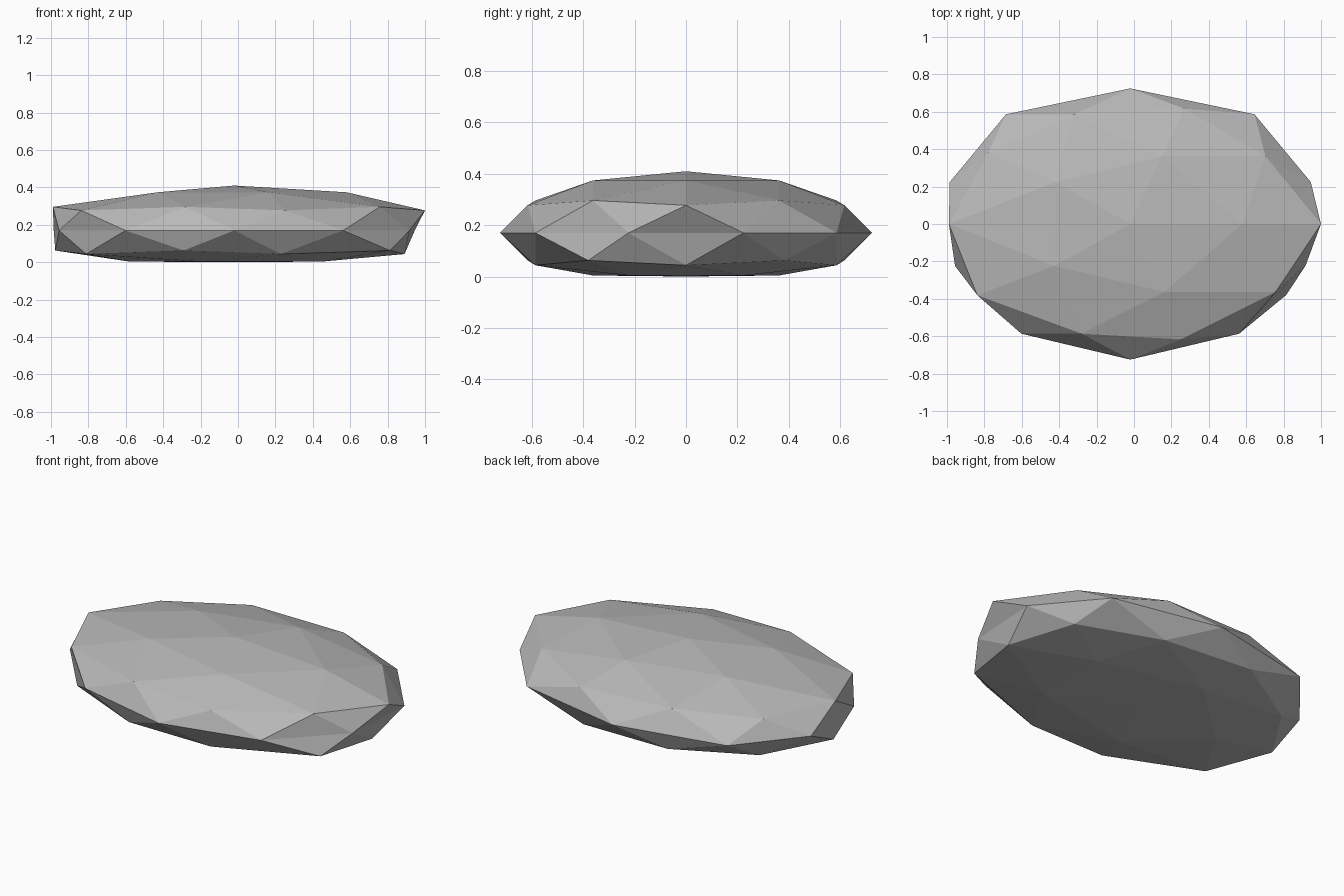
import bpy

if "Cube" in bpy.data.objects:
    bpy.data.objects.remove(bpy.data.objects["Cube"])

HALF_DEPTH, HALF_HEIGHT, MID_Z, SHIFT_X = 0.725, 0.24, 0.17, -0.02

# Width factor for each band across the stone: (y limit, upper, middle, lower)
BANDS = [
    (-0.83, 0.98, 0.99, 0.98),
    (-0.70, 0.99, 0.99, 0.95),
    (-0.40, 1.13, 1.13, 1.15),
    (-0.20, 0.96, 0.985, 1.11),
    (0.10, 1.14, 1.0, 1.07),
    (0.40, 0.94, 1.015, 1.11),
    (0.70, 1.05, 1.05, 1.05),
    (0.83, 1.14, 1.13, 1.10),
    (1.10, 1.05, 1.0, 1.05),
]


def width_factor(y, z):
    layer = 1 if z > 0.1 else 3 if z < -0.1 else 2
    return next(band[layer] for band in BANDS if y < band[0])


# Faceted stone body
bpy.ops.mesh.primitive_ico_sphere_add(subdivisions=2, radius=1)
stone = bpy.context.object
stone.name = "flat_stone"

for v in stone.data.vertices:
    x, y, z = v.co
    height = MID_Z + z * HALF_HEIGHT
    if z < -0.7:  # flattened underside
        height = 0.0 if z < -0.95 else 0.004
    v.co = (x * width_factor(y, z) + SHIFT_X, y * HALF_DEPTH, height)

bpy.ops.object.shade_flat()

# Plain grey rock
rock = bpy.data.materials.new("grey_rock")
rock.diffuse_color = (0.48, 0.48, 0.48, 1)
rock.use_nodes = True
rock.node_tree.nodes["Principled BSDF"].inputs["Base Color"].default_value = rock.diffuse_color
stone.data.materials.append(rock)
